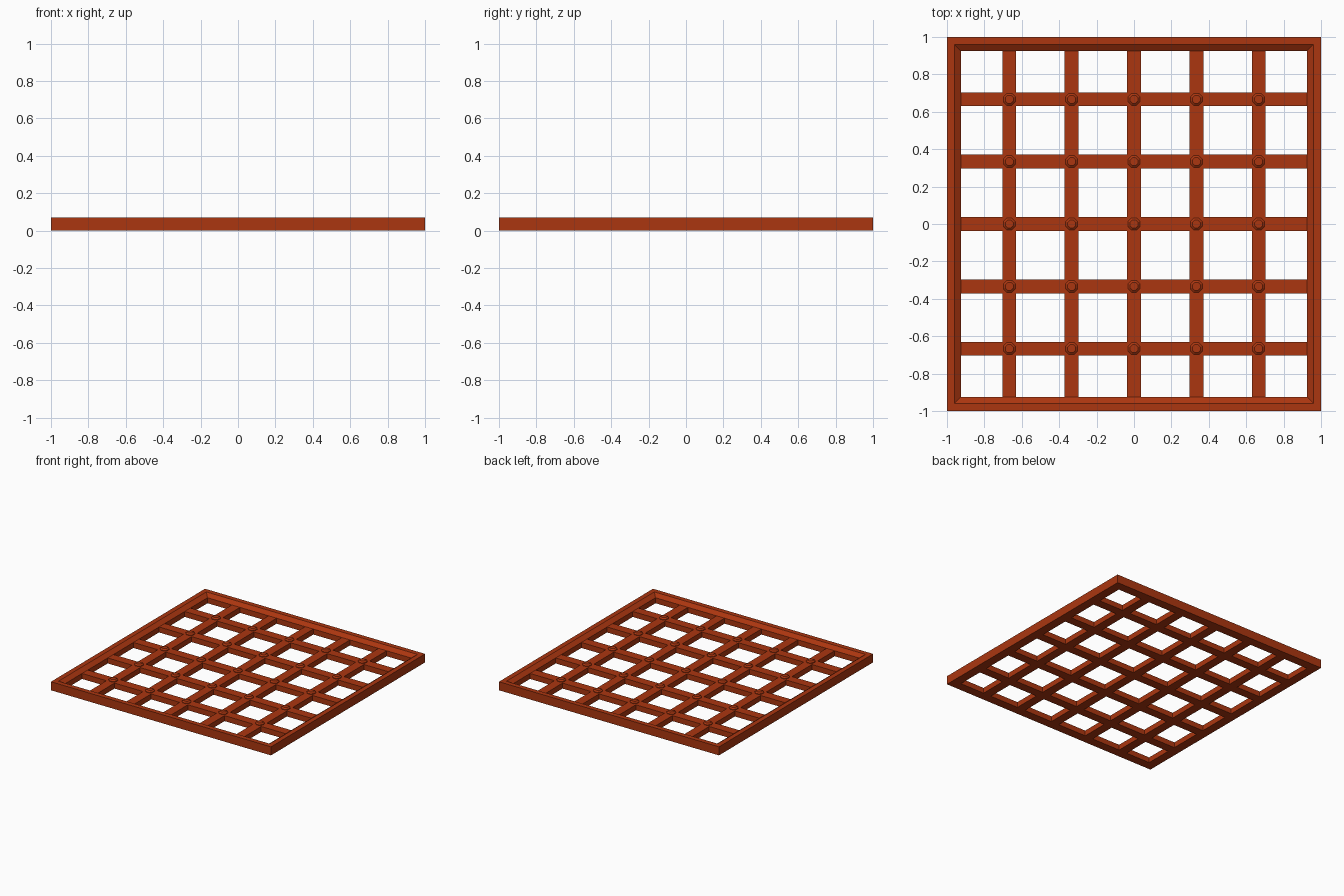
import bpy, bmesh, math

if "Cube" in bpy.data.objects:
    bpy.data.objects.remove(bpy.data.objects["Cube"])

rust = bpy.data.materials.new("rust_red")
rust.diffuse_color = (0.41, 0.037, 0.005, 1)
rust.use_nodes = True
rust.node_tree.nodes["Principled BSDF"].inputs["Base Color"].default_value = rust.diffuse_color

H, BAR_H, W = 0.07, 0.045, 0.074


def finish(name, bm):
    bmesh.ops.recalc_face_normals(bm, faces=bm.faces)
    me = bpy.data.meshes.new(name)
    bm.to_mesh(me)
    bm.free()
    me.materials.append(rust)
    ob = bpy.data.objects.new(name, me)
    bpy.context.collection.objects.link(ob)
    return ob


def bar(name, cx, cy, sx, sy, h):
    bm = bmesh.new()
    bmesh.ops.create_cube(bm, size=1)
    for v in bm.verts:
        v.co = (cx + v.co.x * sx, cy + v.co.y * sy, (v.co.z + 0.5) * h)
    return finish(name, bm)


# Square frame: profile swept round four mitred corners, inner top edge sloped
profile = [(1.0, 0), (1.0, H), (0.96, H), (0.925, BAR_H), (0.925, 0)]
bm = bmesh.new()
rings = [[bm.verts.new((sx * r, sy * r, z)) for r, z in profile]
         for sx, sy in ((-1, -1), (1, -1), (1, 1), (-1, 1))]
for i in range(4):
    a, b = rings[i], rings[(i + 1) % 4]
    for j in range(len(profile)):
        k = (j + 1) % len(profile)
        bm.faces.new((a[j], b[j], b[k], a[k]))
finish("outer_frame", bm)

# Crossing bars
spots = [i / 3 for i in (-2, -1, 0, 1, 2)]
for i, p in enumerate(spots):
    bar(f"long_bar_{i}", p, 0, W, 1.86, BAR_H)
    # cross bars are cut between the long bars so tops stay clean
    edges = [-0.93] + [e for q in spots for e in (q - W / 2, q + W / 2)] + [0.93]
    for j in range(0, len(edges), 2):
        a, b = edges[j], edges[j + 1]
        bar(f"cross_bar_{i}_{j // 2}", (a + b) / 2, p, b - a, W, BAR_H)

# Low octagonal rivets on each crossing
for x in spots:
    for y in spots:
        bm = bmesh.new()
        loops = []
        for r, z in ((0.035, BAR_H - 0.005), (0.035, BAR_H + 0.005), (0.023, BAR_H + 0.014)):
            loops.append([bm.verts.new((x + r * math.cos((k + .5) * math.pi / 4),
                                        y + r * math.sin((k + .5) * math.pi / 4), z))
                          for k in range(8)])
        for lo, hi in zip(loops, loops[1:]):
            for k in range(8):
                n = (k + 1) % 8
                bm.faces.new((lo[k], lo[n], hi[n], hi[k]))
        bm.faces.new(loops[-1])
        bm.faces.new(loops[0][::-1])
        finish("rivet", bm)
